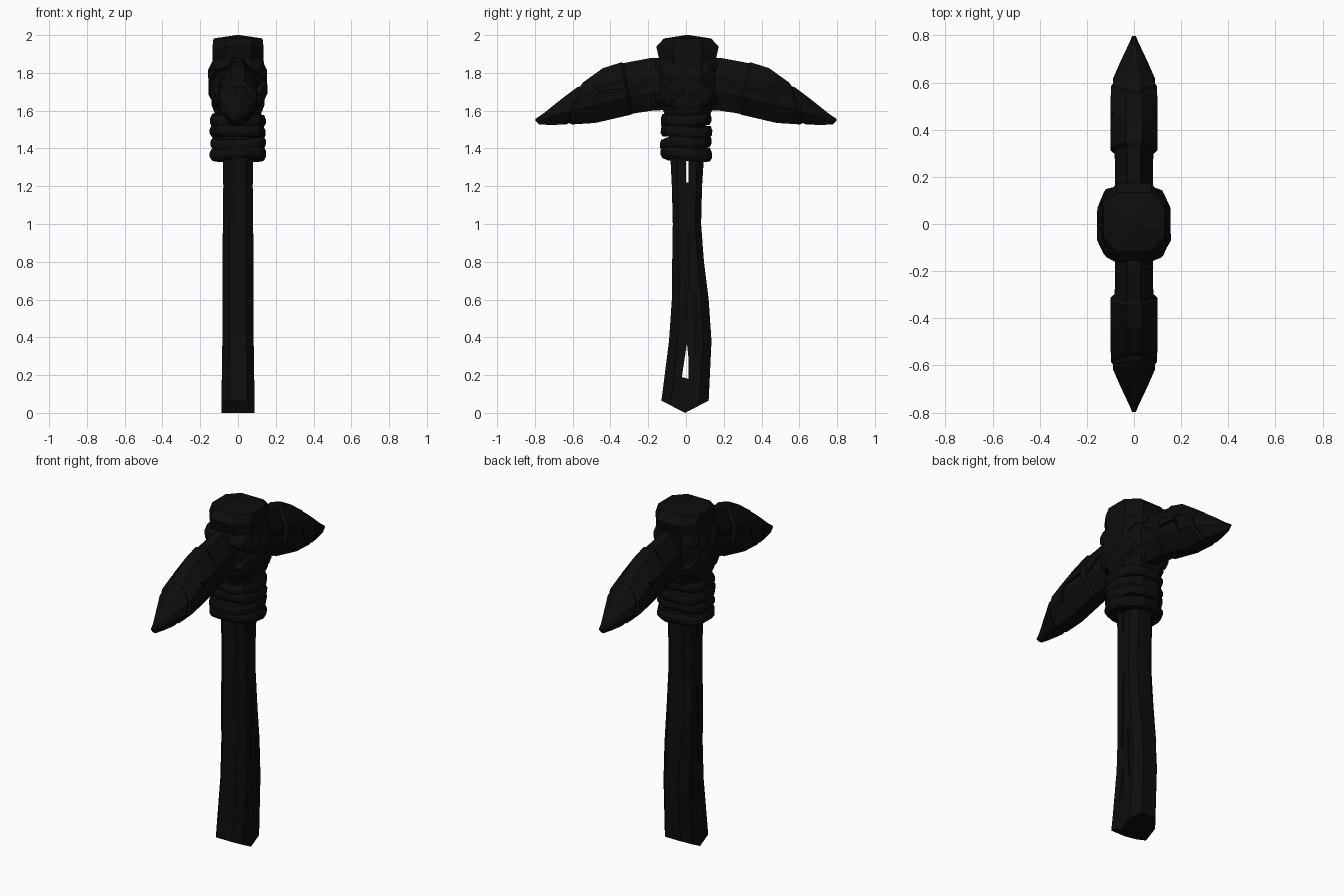
import bpy, bmesh, math, random
from mathutils import Vector, Matrix

if "Cube" in bpy.data.objects:
    bpy.data.objects.remove(bpy.data.objects["Cube"])

random.seed(4)
DARK = bpy.data.materials.new("dark_surface")
DARK.diffuse_color = (0.004, 0.004, 0.004, 1)
DARK.use_nodes = True
DARK.node_tree.nodes["Principled BSDF"].inputs["Base Color"].default_value = DARK.diffuse_color


def finish(name, bm, mat=True):
    bmesh.ops.recalc_face_normals(bm, faces=bm.faces)
    me = bpy.data.meshes.new(name)
    bm.to_mesh(me)
    bm.free()
    ob = bpy.data.objects.new(name, me)
    bpy.context.collection.objects.link(ob)
    if mat:
        me.materials.append(DARK)
    return ob


def loft(name, sections, closed=False):
    """Skin equal-length point loops; cap the ends unless closed."""
    bm = bmesh.new()
    rows = [[bm.verts.new(p) for p in s] for s in sections]
    n = len(rows[0])
    for i in range(len(rows) if closed else len(rows) - 1):
        a, b = rows[i], rows[(i + 1) % len(rows)]
        for j in range(n):
            k = (j + 1) % n
            bm.faces.new((a[j], a[k], b[k], b[j]))
    if not closed:
        bm.faces.new(rows[0])
        bm.faces.new(rows[-1])
    return finish(name, bm)


def strap(name, z, a, b, thick, width, tilt, n=12, power=0.7):
    """Faceted band round the shaft, tilted about x."""
    rot = Matrix.Rotation(math.radians(tilt), 3, 'X')
    rows = []
    for i in range(n):
        t = 2 * math.pi * (i + 0.5) / n
        c, s = math.cos(t), math.sin(t)
        d = Vector((math.copysign(abs(c) ** power, c) * a,
                    math.copysign(abs(s) ** power, s) * b, 0))
        j = random.uniform(-0.008, 0.008)
        k = 1 + random.uniform(-0.03, 0.02)
        prof = [(1 - thick, -.5), (1 - thick, .5), (.93, .5), (1, .15), (1, -.2), (.92, -.5)]
        rows.append([rot @ (d * r * k + Vector((0, 0, h * width + j))) + Vector((0, 0, z))
                     for r, h in prof])
    return loft(name, rows, closed=True)


def slots(name, prisms):
    """Hidden cutter: yz polygons pushed along x between two limits."""
    bm = bmesh.new()
    for poly, x0, x1 in prisms:
        f = bm.faces.new([bm.verts.new((x0, y, z)) for y, z in poly])
        g = bmesh.ops.extrude_face_region(bm, geom=[f])
        vs = [v for v in g['geom'] if isinstance(v, bmesh.types.BMVert)]
        bmesh.ops.translate(bm, verts=vs, vec=(x1 - x0, 0, 0))
    ob = finish(name, bm, False)
    ob.hide_render = True
    ob.hide_viewport = True
    return ob


def cut(ob, cutter):
    m = ob.modifiers.new("cracks", 'BOOLEAN')
    m.operation, m.solver, m.object, m.use_self = 'DIFFERENCE', 'EXACT', cutter, True


def crack(p, q, w):
    """Thin pointed sliver from p to q in the yz plane."""
    p, q = Vector(p), Vector(q)
    d = (q - p).normalized()
    nrm = Vector((-d.y, d.x)) * w / 2
    return [p + nrm, p - nrm, q - nrm * .7, q + nrm * .7]


# Handle: flared, chamfered timber with a V-shaped foot
shape = [(.55, 1), (1, .6), (1, 0), (1, -.6), (.55, -1),
         (-.55, -1), (-1, -.6), (-1, 0), (-1, .6), (-.55, 1)]
rows = []
for z, y0, y1, w in [(0, -.13, .12, .088), (.38, -.09, .135, .083), (.6, -.075, .12, .083),
                     (.8, -.073, .095, .083), (1.0, -.07, .08, .08), (1.2, -.075, .085, .078),
                     (1.4, -.085, .098, .08), (1.7, -.085, .095, .08)]:
    c, h = (y0 + y1) / 2, (y1 - y0) / 2
    rows.append([(u * w, c + v * h, z + (.065 * abs(v) if z == 0 else 0)) for u, v in shape])
handle = loft("handle", rows)
holes = [([(-.022, .19), (.012, .18), (.012, .3), (.005, .37)], -.3, .3),
         ([(.0, 1.22), (.012, 1.22), (.012, 1.42), (.0, 1.42)], -.3, .3)]
for s in (1, -1):
    for p, q in [((.0, .5), (.012, .95)), ((.06, .3), (.05, .62))]:
        holes.append((crack(p, q, .012), s * .072, s * .2))
cut(handle, slots("handle_crack_cutter", holes))

# Head core: faceted block topped by a shallow peak
oct8 = [(1, .5), (.55, 1), (-.55, 1), (-1, .5), (-1, -.5), (-.55, -1), (.55, -1), (1, -.5)]
loft("head_core", [[(u * a, .008 + v * b, z) for u, v in oct8] for z, a, b in
                   [(1.55, .11, .11), (1.63, .14, .14), (1.78, .148, .148), (1.87, .135, .15),
                    (1.94, .135, .165), (1.982, .13, .125), (2.0, .01, .01)]])

# Stone blades: lofted along y with stepped, slanted breaks between chunks
stone = [(.35, 1), (1, .66), (1, .34), (.4, 0), (-.4, 0), (-1, .34), (-1, .66), (-.35, 1)]
stations = [(.08, 1.88, 1.605, .08, 0), (.18, 1.88, 1.6, .08, 0), (.305, 1.852, 1.585, .082, .05),
            (.32, 1.855, 1.578, .1, .05), (.46, 1.825, 1.535, .1, -.04), (.575, 1.75, 1.527, .098, -.06),
            (.59, 1.728, 1.535, .086, -.06), (.605, 1.725, 1.526, .09, -.06),
            (.685, 1.665, 1.525, .055, -.06), (.765, 1.585, 1.526, .02, -.02), (.797, 1.557, 1.548, .008, 0)]
for s, name in ((-1, "front_blade"), (1, "back_blade")):
    blade = loft(name, [[(u * w, s * (y + t * (v - .5)), zb + v * (zt - zb)) for u, v in stone]
                        for y, zt, zb, w, t in stations])
    marks = []
    for x in (1, -1):
        for p, q, d in [((.19, 1.77), (.3, 1.70), .07), ((.33, 1.71), (.45, 1.7), .088),
                        ((.45, 1.7), (.51, 1.77), .086), ((.46, 1.69), (.5, 1.58), .086)]:
            marks.append((crack((s * p[0], p[1]), (s * q[0], q[1]), .014), x * d, x * .2))
    cut(blade, slots(name + "_crack_cutter", marks))

# Crossed lashings over the head
strap("lashing_rising", 1.755, .158, .2, .3, .1, 42)
strap("lashing_falling", 1.75, .162, .2, .3, .1, -42)

# Stacked wraps below the head
for i, z in enumerate((1.55, 1.49, 1.43, 1.37)):
    strap(f"wrap_{i + 1}", z, .152, .14, .42, .062, (3, -4, 4, -2)[i], power=.8)
